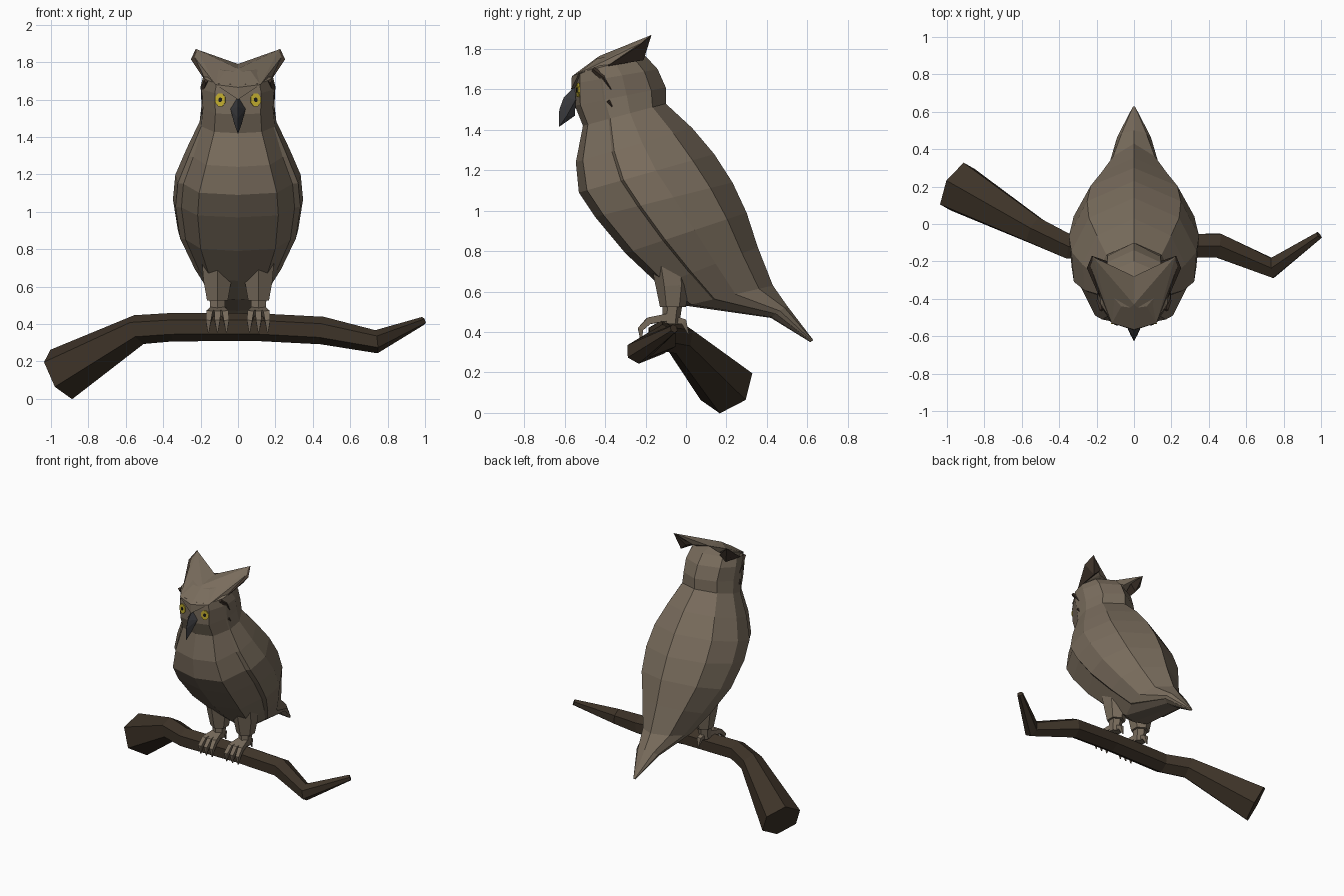
import bpy, bmesh, math
from mathutils import Vector

if "Cube" in bpy.data.objects:
    bpy.data.objects.remove(bpy.data.objects["Cube"])


def material(name, r, g, b):
    m = bpy.data.materials.new(name)
    m.diffuse_color = (r, g, b, 1)
    m.use_nodes = True
    m.node_tree.nodes["Principled BSDF"].inputs["Base Color"].default_value = m.diffuse_color
    return m


FEATHER = material("taupe feathers", .19, .15, .108)
BARK = material("dark bark", .047, .033, .021)
BROWN = material("dark brown", .05, .034, .024)
BEAK = material("slate beak", .042, .042, .046)
YELLOW = material("yellow", .55, .43, .03)
BLACK = material("black", .01, .01, .01)


def finish(bm, name, mat):
    bmesh.ops.recalc_face_normals(bm, faces=bm.faces)
    me = bpy.data.meshes.new(name)
    bm.to_mesh(me)
    bm.free()
    me.materials.append(mat)
    ob = bpy.data.objects.new(name, me)
    bpy.context.collection.objects.link(ob)
    return ob


def loft(name, rings, mat):
    bm = bmesh.new()
    vs = [[bm.verts.new(p) for p in r] for r in rings]
    n = len(rings[0])
    for a, b in zip(vs, vs[1:]):
        for i in range(n):
            j = (i + 1) % n
            bm.faces.new((a[i], a[j], b[j], b[i]))
    bm.faces.new(vs[0])
    bm.faces.new(vs[-1])
    return finish(bm, name, mat)


def tube(name, path, radii, sides, mat, turn=0.0):
    pts = [Vector(p) for p in path]
    rings = []
    for i, (p, r) in enumerate(zip(pts, radii)):
        a, b = pts[max(i - 1, 0)], pts[min(i + 1, len(pts) - 1)]
        t = (b - a).normalized()
        ref = Vector((0, 0, 1)) if abs(t.z) < .8 else Vector((0, 1, 0))
        if mat is not BARK:
            ref = Vector((1, 0, 0))
        s = t.cross(ref).normalized()
        u = s.cross(t)
        rings.append([p + r * (s * math.cos(k) + u * math.sin(k))
                      for k in (turn + 2 * math.pi * j / sides for j in range(sides))])
    return loft(name, rings, mat)


def hull(name, points, mat, side=1):
    bm = bmesh.new()
    for x, y, z in points:
        bm.verts.new((x * side, y, z))
    res = bmesh.ops.convex_hull(bm, input=bm.verts[:])
    junk = [v for v in res["geom_interior"] if isinstance(v, bmesh.types.BMVert)]
    bmesh.ops.delete(bm, geom=junk, context='VERTS')
    return finish(bm, name, mat)


# Body and head: rings given by front (y, z), back (y, z), half width, wing step
body_rings = [
    (-.45, 1.75, -.29, 1.785, .11, 0),
    (-.545, 1.68, -.20, 1.765, .185, 0),
    (-.55, 1.63, -.14, 1.70, .20, 0),
    (-.55, 1.52, -.10, 1.61, .195, 0),
    (-.51, 1.42, -.10, 1.53, .205, 0),
    (-.545, 1.24, .03, 1.41, .275, 1),
    (-.53, 1.09, .14, 1.28, .335, 1),
    (-.45, .97, .23, 1.14, .348, 1),
    (-.30, .79, .30, .99, .322, 1),
    (-.13, .63, .355, .82, .24, 1),
    (.00, .53, .43, .63, .155, 1),
    (.42, .47, .50, .53, .09, 0),
    (.615, .35, .63, .36, .008, 0),
]
rings = []
for fy, fz, by, bz, w, wing in body_rings:
    half = [(0, 0), (.62, .06), (.87 if wing else .93, .31), (.96, .33), (1, .57), (.72, .84), (0, 1)]
    section = half + [(-u, f) for u, f in half[-2:0:-1]]
    rings.append([(u * w, fy + (by - fy) * f, fz + (bz - fz) * f) for u, f in section])
loft("body", rings, FEATHER)

# Hooked beak
hull("beak", [(0, -.55, 1.615), (.04, -.545, 1.55), (-.04, -.545, 1.55), (0, -.605, 1.56),
              (0, -.627, 1.50), (0, -.628, 1.415), (.02, -.59, 1.47), (-.02, -.59, 1.47),
              (0, -.55, 1.47)], BEAK)

for side, tag in ((1, "left"), (-1, "right")):
    # Slanted brow running up to the ear tuft
    hull(tag + "_brow", [(0, -.568, 1.60), (0, -.565, 1.665), (0, -.43, 1.765), (0, -.28, 1.79),
                         (.12, -.53, 1.68), (.19, -.36, 1.73), (.235, -.22, 1.83),
                         (.22, -.175, 1.868), (.11, -.24, 1.785)], FEATHER, side)
    hull(tag + "_ear_tuft", [(.225, -.17, 1.872), (.252, -.235, 1.815), (.185, -.39, 1.715),
                             (.14, -.2, 1.79), (.19, -.21, 1.745)], BROWN, side)
    # Dark edge of the face disc
    tube(tag + "_face_edge", [(side * .172, -.46, 1.70), (side * .182, -.41, 1.66),
                              (side * .19, -.37, 1.60)], [.012, .018, .004], 4, BROWN)
    tube(tag + "_cheek_mark", [(side * .188, -.385, 1.545), (side * .19, -.365, 1.515)],
         [.01, .006], 4, BROWN)

    # Eye and pupil discs lying on the face plane
    a = math.radians(11)
    normal = Vector((math.sin(a) * side, -math.cos(a), 0))
    across = Vector((math.cos(a) * side, math.sin(a), 0))
    for part, r, out, mat in (("eye", .037, .007, YELLOW), ("pupil", .013, .010, BLACK)):
        c = Vector((side * .094, -.5316, 1.598))
        ring = [across * (.8 * r * math.cos(k)) + Vector((0, 0, r * math.sin(k)))
                for k in (math.pi * (j + .5) / 4 for j in range(8))]
        loft(tag + "_" + part, [[c + v + normal * d for v in ring] for d in (out - .009, out)], mat)

    # Feathered thigh, shank and toes
    x = side * .11
    tube(tag + "_thigh", [(x, -.08, .78), (x, -.065, .63), (x, -.065, .525)],
         [.10, .085, .064], 6, FEATHER)
    tube(tag + "_shank", [(x, -.065, .56), (x, -.075, .44)], [.05, .042], 6, FEATHER)
    for i, dx in enumerate((-.042, 0, .042)):
        tube(f"{tag}_toe_{i + 1}", [(x + dx * .4, -.08, .475), (x + dx, -.185, .455),
                                    (x + dx * 1.15, -.225, .415), (x + dx * 1.15, -.222, .355)],
             [.026, .024, .02, .004], 4, FEATHER, math.pi / 4)
    tube(tag + "_back_toe", [(x, -.07, .465), (x, -.01, .45), (x, .012, .39)],
         [.026, .022, .004], 4, FEATHER, math.pi / 4)

# Perch: crooked tapering branch
tube("branch", [(-.945, .2, .13), (-.53, -.035, .37), (-.35, -.12, .383), (.1, -.12, .383),
                (.45, -.115, .365), (.74, -.235, .305), (.99, -.06, .417)],
     [.148, .082, .076, .074, .074, .062, .022], 6, BARK, math.pi / 6)
